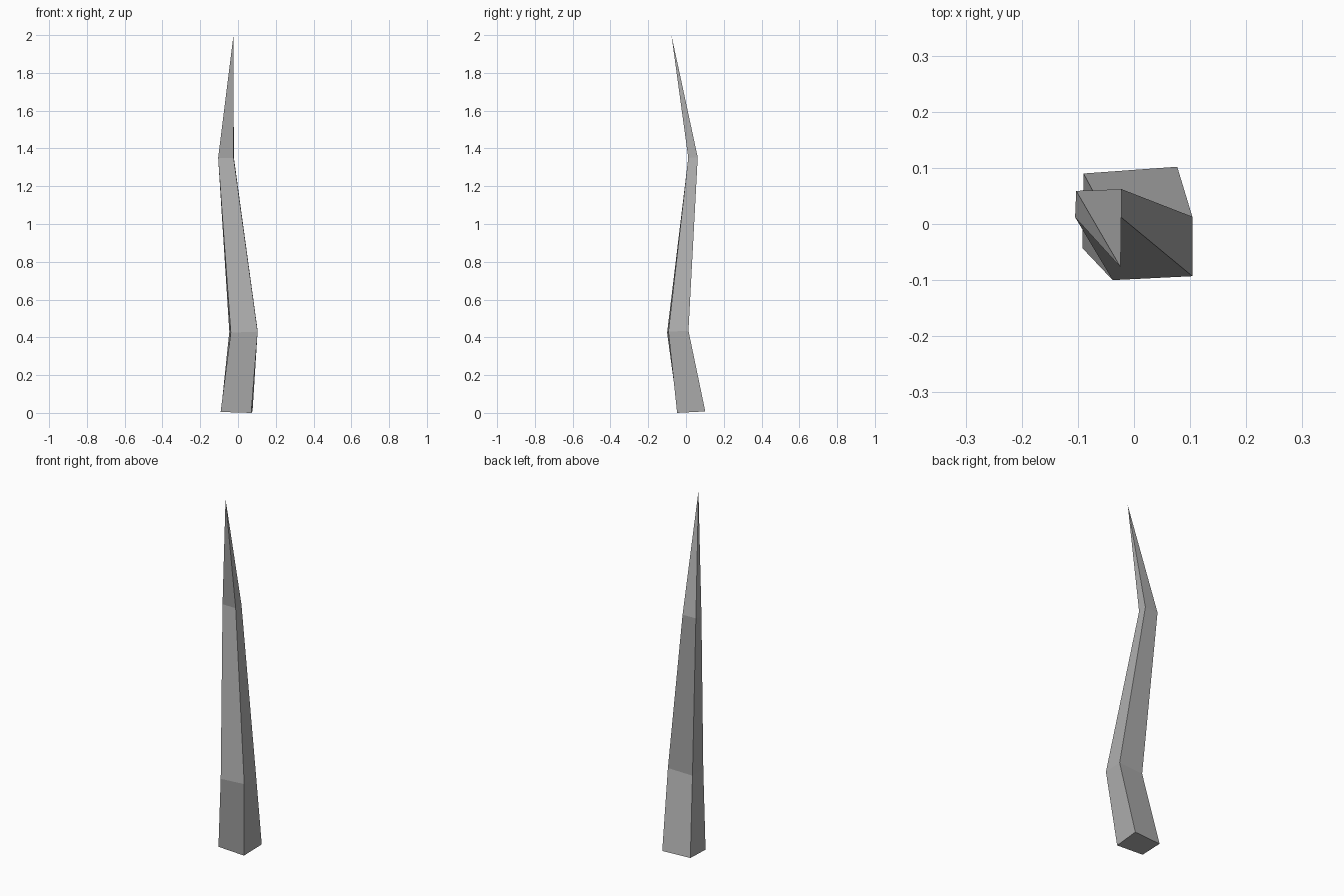
import bpy
import bmesh

if "Cube" in bpy.data.objects:
    bpy.data.objects.remove(bpy.data.objects["Cube"])

# Four-sided cross-sections: front-left, front-right, back-right, back-left
sections = [
    [(-0.092, -0.043, 0.005), (0.07, -0.047, 0.0), (0.077, 0.102, 0.008), (-0.09, 0.09, 0.008)],
    [(-0.038, -0.10, 0.425), (0.104, -0.093, 0.43), (0.104, 0.013, 0.435), (-0.046, 0.008, 0.43)],
    [(-0.105, 0.012, 1.35), (-0.023, 0.012, 1.35), (-0.022, 0.062, 1.353), (-0.103, 0.059, 1.353)],
]
tip_point = (-0.024, -0.077, 2.0)

# Crooked spike: bridge the sections, then close to a point
bm = bmesh.new()
rings = [[bm.verts.new(p) for p in ring] for ring in sections]
tip = bm.verts.new(tip_point)
bm.faces.new(reversed(rings[0]))
for i in range(4):
    j = (i + 1) % 4
    for low, high in zip(rings, rings[1:]):
        bm.faces.new((low[i], low[j], high[j], high[i]))
    bm.faces.new((rings[-1][i], rings[-1][j], tip))
bmesh.ops.recalc_face_normals(bm, faces=bm.faces)

mesh = bpy.data.meshes.new("crooked_spike")
bm.to_mesh(mesh)
bm.free()

# Darker grey surface
grey = bpy.data.materials.new("dark_grey")
grey.diffuse_color = (0.43, 0.43, 0.43, 1)
grey.use_nodes = True
grey.node_tree.nodes["Principled BSDF"].inputs["Base Color"].default_value = grey.diffuse_color
mesh.materials.append(grey)
bpy.context.collection.objects.link(bpy.data.objects.new("crooked_spike", mesh))
